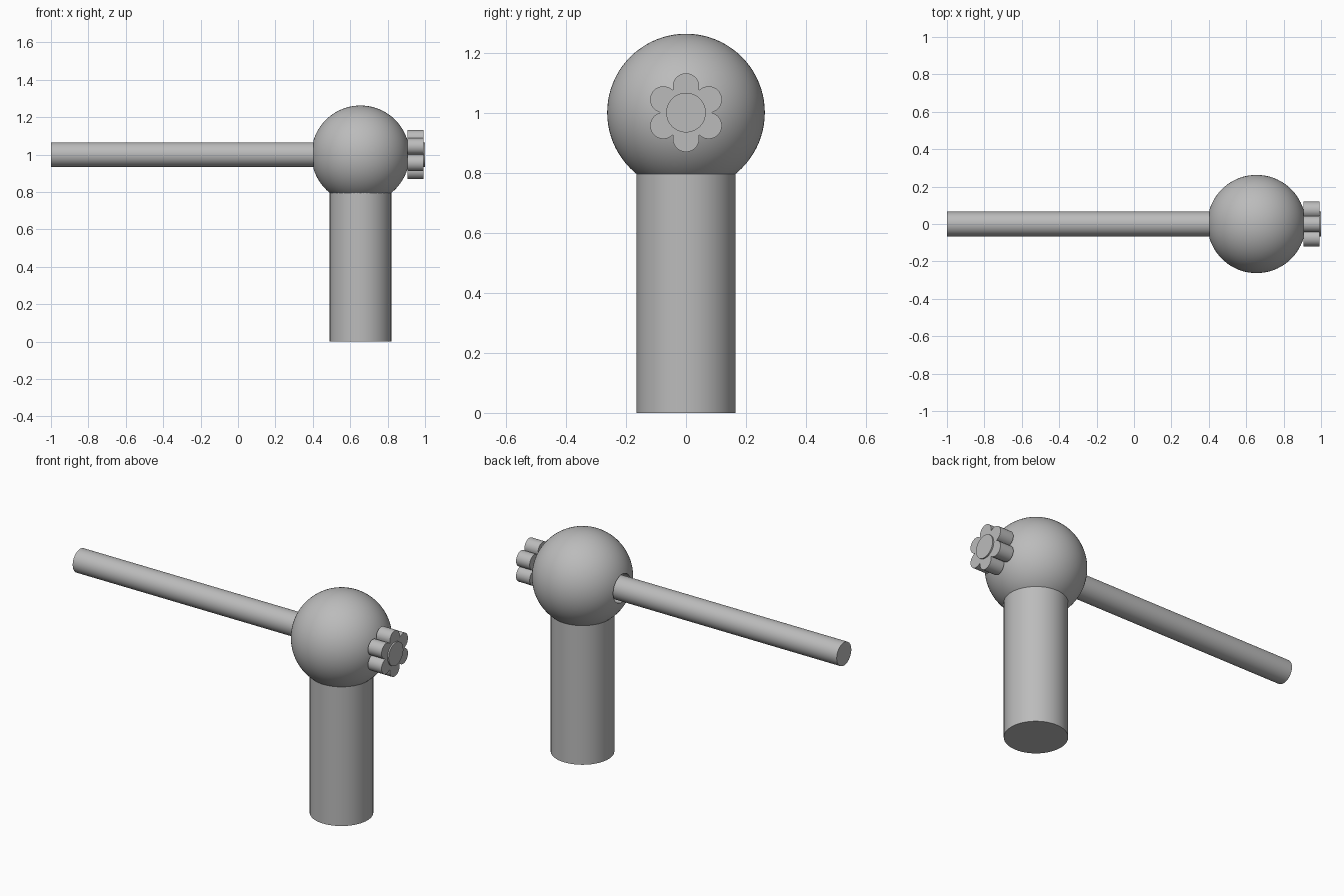
import bpy, bmesh
from math import sin, cos, pi, sqrt, radians, asin
from mathutils import Matrix, Vector

cube = bpy.data.objects.get("Cube")
if cube:
    bpy.data.objects.remove(cube, do_unlink=True)

grey = bpy.data.materials.new("plain grey")
grey.use_nodes = True
COLOUR = (0.5, 0.5, 0.5, 1)
grey.diffuse_color = COLOUR
grey.node_tree.nodes["Principled BSDF"].inputs["Base Color"].default_value = COLOUR

HEAD = Vector((0.655, 0, 1.0))
HEAD_R = 0.2625
HOLE_R = 0.08
ROD_R = 0.066


def finish(name, bm):
    bmesh.ops.recalc_face_normals(bm, faces=bm.faces)
    mesh = bpy.data.meshes.new(name)
    bm.to_mesh(mesh)
    bm.free()
    mesh.materials.append(grey)
    obj = bpy.data.objects.new(name, mesh)
    bpy.context.collection.objects.link(obj)
    bpy.ops.object.select_all(action="DESELECT")
    obj.select_set(True)
    bpy.context.view_layer.objects.active = obj
    bpy.ops.object.shade_smooth_by_angle(angle=radians(30))
    return obj


def cylinder(name, radius, start, end):
    start, end = Vector(start), Vector(end)
    axis = end - start
    turn = axis.to_track_quat("Z", "Y").to_matrix().to_4x4()
    bm = bmesh.new()
    bmesh.ops.create_cone(bm, cap_ends=True, segments=64, radius1=radius,
                          radius2=radius, depth=axis.length,
                          matrix=Matrix.Translation((start + end) / 2) @ turn)
    return finish(name, bm)


# Upright post and the long rod that passes through the head
cylinder("post", 0.165, (HEAD.x, 0, 0), (HEAD.x, 0, 0.83))
cylinder("rod", ROD_R, (-1, 0, HEAD.z), (1, 0, HEAD.z))

# Ball head with a bored hole, turned around the rod axis
bm = bmesh.new()
edge = asin(HOLE_R / HEAD_R)
steps = 40
ring = []
for i in range(steps + 1):
    a = edge + (pi - 2 * edge) * i / steps
    ring.append(bm.verts.new(HEAD + HEAD_R * Vector((cos(a), 0, sin(a)))))
edges = [bm.edges.new((ring[i], ring[(i + 1) % len(ring)])) for i in range(len(ring))]
bmesh.ops.spin(bm, geom=ring + edges, cent=HEAD, axis=(1, 0, 0),
               angle=2 * pi, steps=80, use_merge=True)
bmesh.ops.remove_doubles(bm, verts=bm.verts, dist=0.0001)
finish("ball_head", bm)

# Six-lobed knob: outer outline of a hub and six round lobes
LOBE_R, LOBE_DIST, HUB_R = 0.044, 0.087, 0.086
bm = bmesh.new()
outline = []
count = 240
for i in range(count):
    a = 2 * pi * i / count
    off = (a + pi / 6) % (pi / 3) - pi / 6
    reach = LOBE_DIST * cos(off) + sqrt(max(0, LOBE_R ** 2 - (LOBE_DIST * sin(off)) ** 2))
    r = max(HUB_R, reach)
    outline.append(bm.verts.new((0.906, r * sin(a), HEAD.z + r * cos(a))))
face = bm.faces.new(outline)
top = bmesh.ops.extrude_face_region(bm, geom=[face], use_keep_orig=True)
moved = [v for v in top["geom"] if isinstance(v, bmesh.types.BMVert)]
bmesh.ops.translate(bm, verts=moved, vec=(0.086, 0, 0))
finish("lobed_knob", bm)
